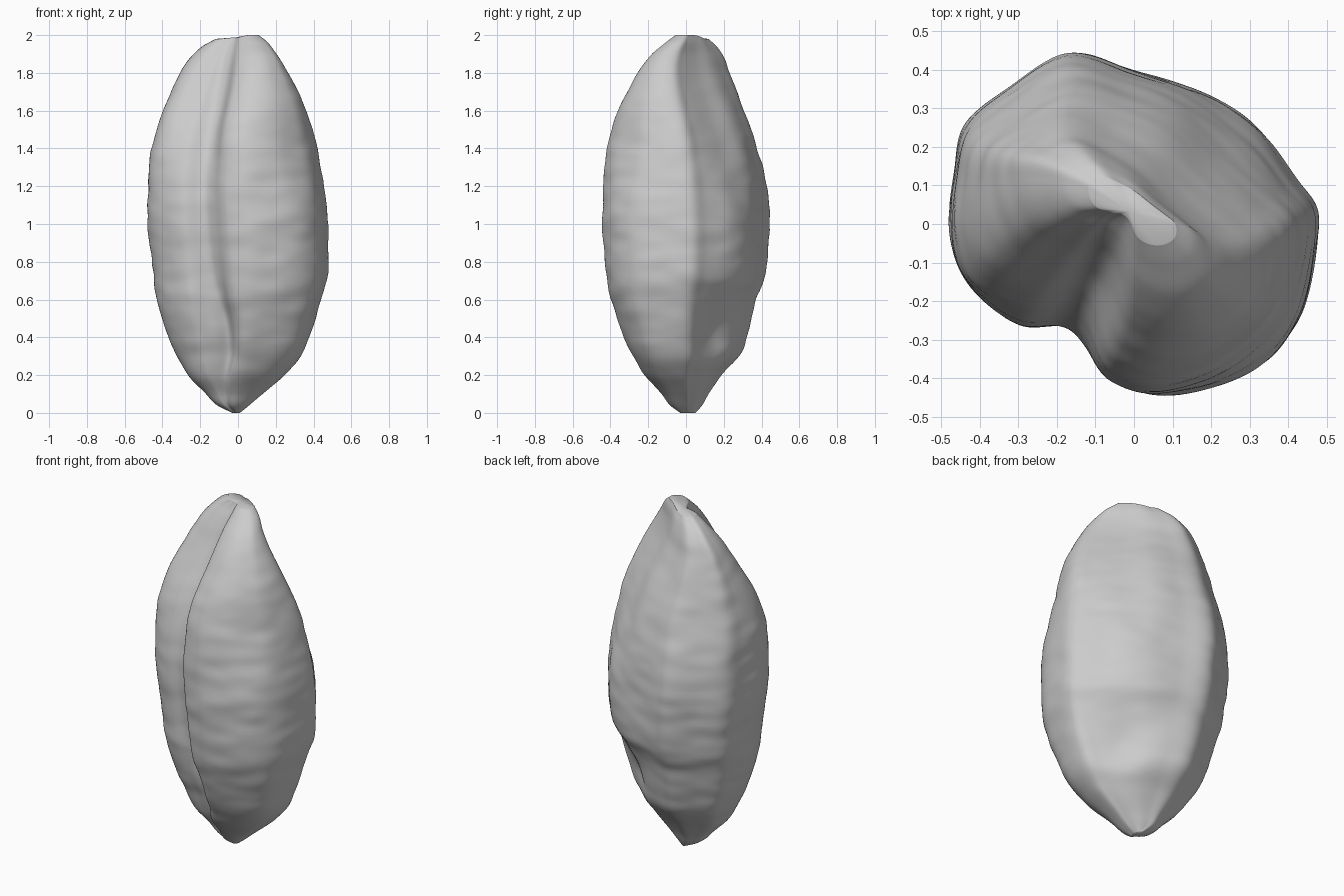
import bpy, bmesh, math
from mathutils import Vector, noise

cube = bpy.data.objects.get("Cube")
if cube:
    bpy.data.objects.remove(cube)

AROUND, RINGS = 180, 150

# Widest cross-section of the grain, counter-clockwise
OUTLINE = [(.48, .02), (.42, .12), (.32, .25), (.18, .35), (0, .41), (-.17, .45),
           (-.33, .36), (-.44, .27), (-.475, .15), (-.485, .02), (-.46, -.1),
           (-.4, -.19), (-.3, -.26), (-.2, -.28), (-.13, -.335), (-.05, -.41),
           (.08, -.445), (.27, -.4), (.4, -.3), (.46, -.15)]

# Height, then x min, x max, y min, y max of the body
LEVELS = [(0, -.03, .01, -.03, .05), (.04, -.11, .06, -.085, .085),
          (.1, -.17, .13, -.13, .12), (.2, -.265, .25, -.22, .19),
          (.3, -.325, .345, -.28, .28), (.4, -.37, .385, -.33, .32),
          (.6, -.425, .44, -.4, .37), (.72, -.445, .475, -.42, .42),
          (1, -.48, .478, -.445, .44), (1.2, -.48, .455, -.435, .425),
          (1.4, -.455, .425, -.42, .38), (1.6, -.4, .365, -.36, .31),
          (1.8, -.305, .265, -.255, .23), (1.9, -.24, .205, -.18, .195),
          (1.96, -.185, .16, -.11, .16), (2, -.12, .11, -.055, .12)]


def spline(a, b, c, d, t):
    return b + .5 * t * (c - a + t * (2 * a - 5 * b + 4 * c - d + t * (3 * (b - c) + d - a)))


def section(u):
    n = len(OUTLINE)
    i = int(u * n)
    pts = [Vector(OUTLINE[(i + k) % n]) for k in (-1, 0, 1, 2)]
    return spline(*pts, u * n - i)


def slope(i, c):
    a, b = LEVELS[max(i - 1, 0)], LEVELS[min(i + 1, len(LEVELS) - 1)]
    return (b[c] - a[c]) / (b[0] - a[0])


def extents(z):
    # Hermite curve through the levels
    i = max(k for k in range(len(LEVELS) - 1) if LEVELS[k][0] <= z)
    a, b = LEVELS[i], LEVELS[i + 1]
    h = b[0] - a[0]
    t = (z - a[0]) / h
    s = t * t * (3 - 2 * t)
    return [a[c] + s * (b[c] - a[c]) + h * t * (1 - t) * ((1 - t) * slope(i, c) - t * slope(i + 1, c))
            for c in range(1, 5)]


def bump(d, width):
    return math.exp(-(d / width) ** 2)


def smooth(a, b, x):
    t = min(max((x - a) / (b - a), 0), 1)
    return t * t * (3 - 2 * t)


def push(p, centre, width, offset):
    return p + Vector(offset) * bump((p - Vector(centre)).length, width)


def shaped_section(u, z):
    p = section(u)
    top = smooth(1.1, 2, z)
    low = bump(z - .4, .25)
    # Long crease between the two lobes, deepest near both ends
    depth = .2 + .65 * top + .6 * low
    p = push(p, (-.16 + .06 * low, -.31 - .05 * low), .08, (.05 * depth, .12 * depth))
    # Hollow in front of the rear lobe towards the tip
    p = push(p, (-.27, -.22), .17, (.05 * top, .18 * top))
    # Left side slims towards the tip, more at the back than the front
    slim = smooth(1, 1.55, z)
    p = push(p, (.3, .26), .2, (-.045 * slim, -.045 * slim))
    p = push(p, (.36, -.33), .2, (-.03 * slim, .03 * slim))
    # Tip flattens into a slanting ridge
    across = Vector((.55, .835))
    return p - across * p.dot(across) * .5 * smooth(1.4, 2, z)


def ring_points(z):
    pts = [shaped_section(j / AROUND, z) for j in range(AROUND)]
    spans = []
    for axis in (0, 1):
        values = [p[axis] for p in pts]
        spans.append((min(values), max(values) - min(values)))
    x0, x1, y0, y1 = extents(z)
    for p in pts:
        x = x0 + (p.x - spans[0][0]) / spans[0][1] * (x1 - x0)
        y = y0 + (p.y - spans[1][0]) / spans[1][1] * (y1 - y0)
        yield surface_point(Vector((x, y, z)))


def surface_point(p):
    # Broad dent low on the rear left flank
    dent = .105 * bump((p - Vector((.27, .19, .41))).length, .18)
    # Fine horizontal wrinkles and broad lumps
    wrinkle = noise.noise(Vector((p.x * 6, p.y * 6, p.z * 14))) * .006
    lump = noise.noise(p * 4 + Vector((0, 0, 7))) * .01
    r = 1 + (wrinkle + lump - dent) / .45
    tip = .02 * smooth(1.85, 2, p.z) * smooth(.06, -.04, p.x)
    return Vector((p.x * r, p.y * r, p.z - tip))


# Loft the grain body
bm = bmesh.new()
rings = []
for k in range(RINGS):
    z = 1 - math.cos(math.pi * (k + .5) / RINGS)
    rings.append([bm.verts.new(p) for p in ring_points(z)])
for lower, upper in zip(rings, rings[1:]):
    for j in range(AROUND):
        n = (j + 1) % AROUND
        bm.faces.new((lower[j], lower[n], upper[n], upper[j]))

# Close the ends
for ring in (rings[0], rings[-1]):
    centre = sum((v.co for v in ring), Vector()) / AROUND
    hub = bm.verts.new(centre)
    for j in range(AROUND):
        bm.faces.new((ring[j], ring[(j + 1) % AROUND], hub))
bmesh.ops.recalc_face_normals(bm, faces=bm.faces[:])

mesh = bpy.data.meshes.new("grain_body")
bm.to_mesh(mesh)
bm.free()
grain = bpy.data.objects.new("grain_body", mesh)
bpy.context.collection.objects.link(grain)

# Plain grey husk
grey = bpy.data.materials.new("husk_grey")
grey.use_nodes = True
colour = (.6, .6, .6, 1)
grey.diffuse_color = colour
grey.node_tree.nodes["Principled BSDF"].inputs["Base Color"].default_value = colour
mesh.materials.append(grey)

bpy.ops.object.select_all(action='DESELECT')
grain.select_set(True)
bpy.context.view_layer.objects.active = grain
bpy.ops.object.shade_smooth()
